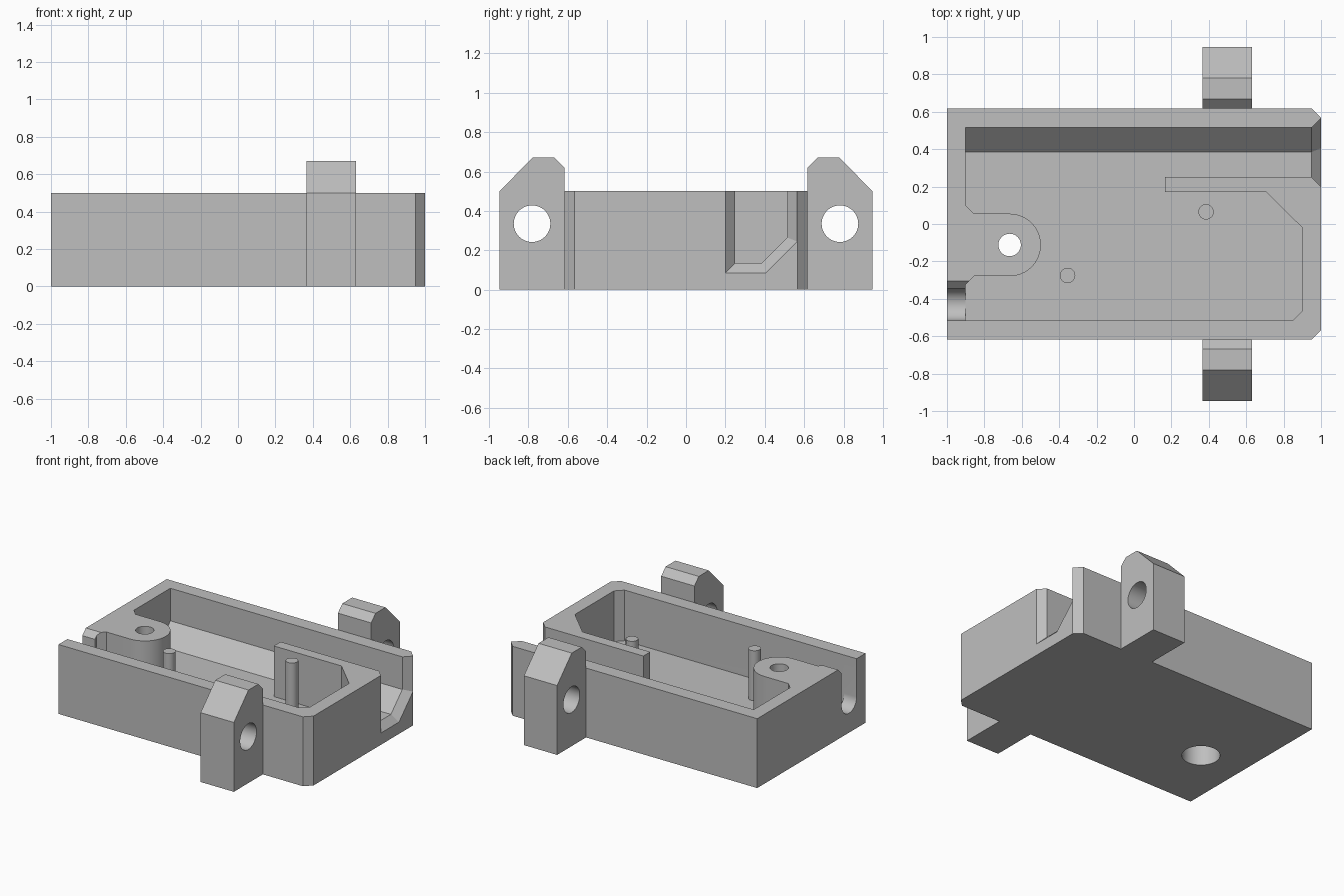
import bpy, bmesh
from math import sin, cos, pi, radians

cube = bpy.data.objects.get("Cube")
if cube:
    bpy.data.objects.remove(cube, do_unlink=True)

grey = bpy.data.materials.new("plain_grey")
grey.use_nodes = True
COLOUR = (0.52, 0.52, 0.52, 1)
grey.diffuse_color = COLOUR
grey.node_tree.nodes["Principled BSDF"].inputs["Base Color"].default_value = COLOUR

HALF_Y, TOP, FLOOR = 0.617, 0.5, 0.135
ABOVE = TOP + 0.1


def loft(name, ring_a, ring_b):
    """Closed solid between two matching rings of points."""
    bm = bmesh.new()
    a = [bm.verts.new(p) for p in ring_a]
    b = [bm.verts.new(p) for p in ring_b]
    bm.faces.new(a)
    bm.faces.new(b[::-1])
    for i in range(len(a)):
        j = (i + 1) % len(a)
        bm.faces.new((a[i], b[i], b[j], a[j]))
    bmesh.ops.recalc_face_normals(bm, faces=bm.faces)
    mesh = bpy.data.meshes.new(name)
    bm.to_mesh(mesh)
    bm.free()
    mesh.materials.append(grey)
    obj = bpy.data.objects.new(name, mesh)
    bpy.context.collection.objects.link(obj)
    return obj


def prism_z(name, plan, z0, z1):
    return loft(name, [(x, y, z0) for x, y in plan], [(x, y, z1) for x, y in plan])


def prism_x(name, profile, x0, x1):
    return loft(name, [(x0, y, z) for y, z in profile], [(x1, y, z) for y, z in profile])


def arc(cx, cy, r, start, end, steps):
    angles = [radians(start + (end - start) * i / steps) for i in range(steps + 1)]
    return [(cx + r * cos(t), cy + r * sin(t)) for t in angles]


def circle(cx, cy, r, steps=48):
    return arc(cx, cy, r, 0, 360, steps)[:-1]


def cut(obj, cutter):
    mod = obj.modifiers.new("cut", 'BOOLEAN')
    mod.operation, mod.solver, mod.object = 'DIFFERENCE', 'EXACT', cutter
    with bpy.context.temp_override(object=obj, active_object=obj):
        bpy.ops.object.modifier_apply(modifier=mod.name)
    bpy.data.objects.remove(cutter, do_unlink=True)


def smooth(obj):
    bpy.ops.object.select_all(action='DESELECT')
    obj.select_set(True)
    bpy.context.view_layer.objects.active = obj
    bpy.ops.object.shade_smooth_by_angle(angle=radians(30))


# Outer block with bevelled right-hand corners
c = 0.05
housing = prism_z("housing", [(-1, -HALF_Y), (1 - c, -HALF_Y), (1, c - HALF_Y),
                              (1, HALF_Y - c), (1 - c, HALF_Y), (-1, HALF_Y)], 0, TOP)

# Main pocket, leaving the screw boss and the partition standing
BOSS_X, BOSS_Y, BOSS_R = -0.665, -0.112, 0.167
pocket = [(-0.9, -0.515), (0.85, -0.515), (0.9, -0.465), (0.9, -0.02), (0.705, 0.172),
          (0.165, 0.172), (0.165, 0.385), (-0.9, 0.385),
          (-0.9, 0.1), (-0.855, BOSS_Y + BOSS_R)]
pocket += arc(BOSS_X, BOSS_Y, BOSS_R, 90, -90, 32)
pocket += [(-0.855, BOSS_Y - BOSS_R), (-0.9, -0.325)]
cut(housing, prism_z("pocket_cutter", pocket, FLOOR, ABOVE))


# Rear channel with a sloped side, flaring out through the right wall
def channel(d):
    k = d * 0.414
    return [(0.25 - d, FLOOR - d), (0.385 + k, FLOOR - d), (0.515 + d, 0.265 - k),
            (0.515 + d, ABOVE), (0.25 - d, ABOVE)]


cut(housing, prism_x("channel_cutter", channel(0), -0.9, 0.97))
cut(housing, loft("flare_cutter", [(0.95, y, z) for y, z in channel(0)],
                  [(1.05, y, z) for y, z in channel(0.1)]))

# Round-bottomed cable slot in the left wall
slot = [(-0.515, ABOVE)] + arc(-0.43, 0.225, 0.085, 180, 360, 24)
slot += [(-0.345, TOP - 0.04), (-0.305, TOP), (-0.305, ABOVE)]
cut(housing, prism_x("slot_cutter", slot, -1.1, -0.86))

# Screw hole with a counterbore underneath
cut(housing, prism_z("screw_hole_cutter", circle(BOSS_X, BOSS_Y, 0.06), -0.1, ABOVE))
cut(housing, prism_z("counterbore_cutter", circle(BOSS_X, BOSS_Y, 0.125), -0.1, 0.27))
smooth(housing)

# Locating pins
for name, x, y in (("right_pin", 0.385, 0.065), ("left_pin", -0.355, -0.275)):
    smooth(prism_z(name, circle(x, y, 0.041, 32), FLOOR - 0.01, 0.495))

# Mounting lugs front and back
lug = [(HALF_Y, 0), (0.947, 0), (0.947, 0.5), (0.78, 0.67), (0.667, 0.67), (HALF_Y, 0.62)]
for name, s in (("front_lug", -1), ("back_lug", 1)):
    obj = prism_x(name, [(s * y, z) for y, z in lug], 0.365, 0.63)
    cut(obj, prism_x("lug_hole_cutter", circle(s * 0.782, 0.335, 0.093), 0.2, 0.8))
    smooth(obj)
